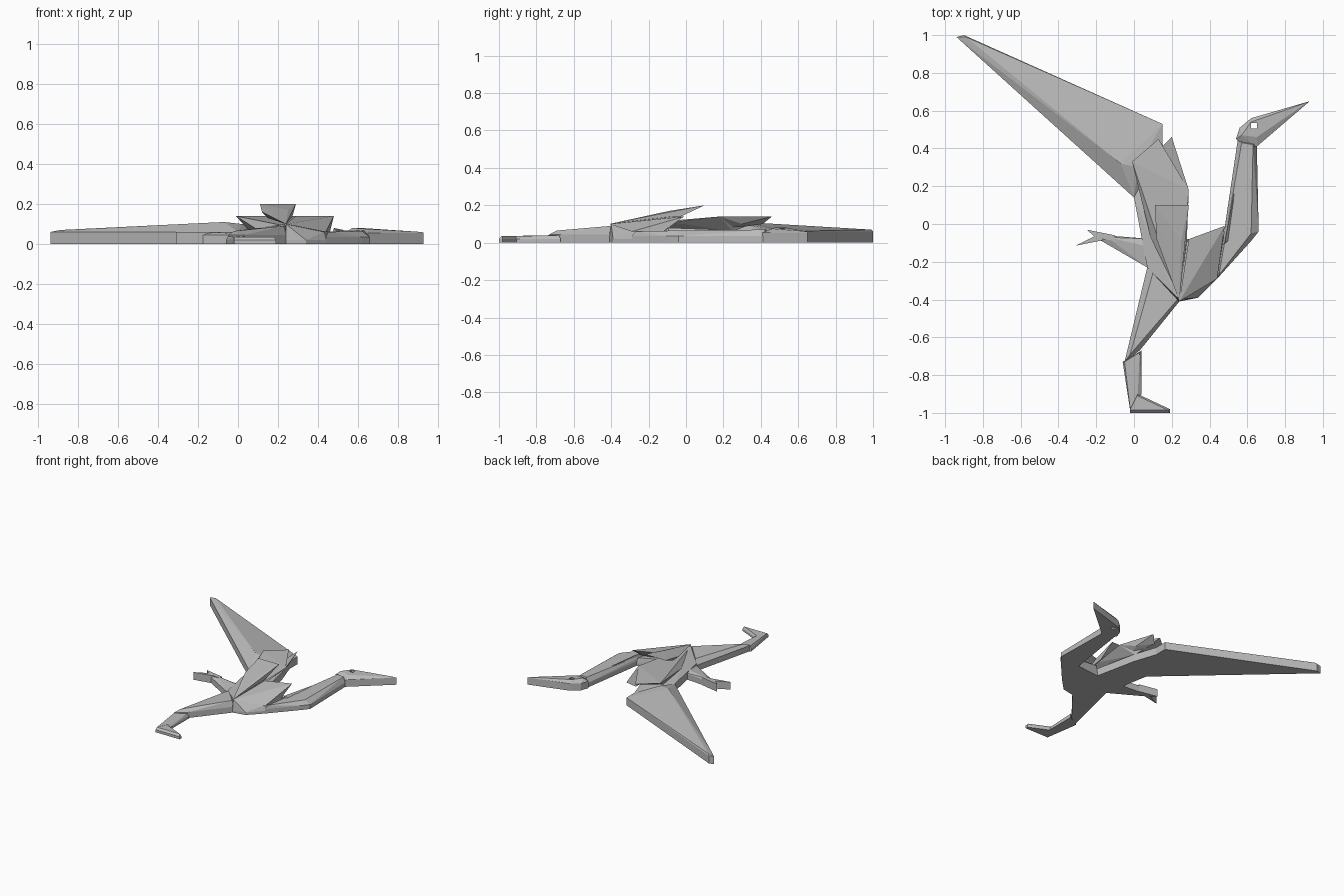
import bpy
import bmesh

# Remove only the default cube
default_cube = bpy.data.objects.get("Cube")
if default_cube:
    bpy.data.objects.remove(default_cube, do_unlink=True)

# Single plain grey for the whole carving
grey = bpy.data.materials.new("stone_grey")
grey.use_nodes = True
colour = (0.5, 0.5, 0.5, 1)
grey.diffuse_color = colour
grey.node_tree.nodes["Principled BSDF"].inputs["Base Color"].default_value = colour


def facet_hull(name, points):
    """Wrap a handful of points in a flat-faced convex solid."""
    bm = bmesh.new()
    for point in points:
        bm.verts.new(point)
    result = bmesh.ops.convex_hull(bm, input=bm.verts[:])
    unused = [v for v in bm.verts if not v.link_faces]
    bmesh.ops.delete(bm, geom=unused, context="VERTS")
    bmesh.ops.dissolve_limit(bm, angle_limit=0.01, verts=bm.verts[:], edges=bm.edges[:])
    bmesh.ops.recalc_face_normals(bm, faces=bm.faces[:])
    mesh = bpy.data.meshes.new(name)
    bm.to_mesh(mesh)
    bm.free()
    mesh.materials.append(grey)
    part = bpy.data.objects.new(name, mesh)
    bpy.context.scene.collection.objects.link(part)
    return part


def relief(name, rim, height, ridge=()):
    """Stand a rim outline on the ground, wall it up and roof it over a ridge."""
    base = [(x, y, 0) for x, y in rim]
    eaves = [(x, y, height) for x, y in rim]
    return facet_hull(name, base + eaves + list(ridge))


# Body: torso under the folded wing, and the chest that leads into the neck
relief("torso", [(0, .14), (.15, .43), (.21, .25), (.28, -.08), (.24, -.41), (.07, -.23)],
       .06, ridge=[(.23, -.39, .1), (.1, -.1, .08)])
relief("chest", [(.24, -.41), (.34, -.39), (.44, -.29), (.48, -.06), (.28, -.08)],
       .02, ridge=[(.24, -.4, .1), (.43, -.28, .06), (.47, -.07, .06), (.28, -.09, .09)])

# Large outstretched wing
relief("spread_wing", [(-.94, .99), (-.9, 1), (.15, .53), (.15, .43), (0, .14)],
       .06, ridge=[(-.89, .99, .07), (-.07, .32, .11), (.02, .3, .1)])

# Raised wing built from overlapping layers that overhang the body
facet_hull("middle_feathers", [
    (.24, -.41, .09), (.1, -.12, .07), (-.01, .33, .14), (.13, .45, .14),
    (.29, .18, .14), (.28, -.08, .11), (.06, .2, .06), (.2, .25, .06)])
facet_hull("upper_feathers", [
    (.24, -.41, .1), (.12, -.08, .16), (.11, .1, .2), (.29, .1, .2),
    (.25, -.09, .17), (.15, -.05, .13), (.27, -.05, .13)])
facet_hull("rear_feather", [
    (.15, .41, .1), (.2, .46, .14), (.29, .18, .14), (.2, .2, .07), (.23, .3, .1)])
facet_hull("breast_flap", [
    (.24, -.41, .1), (.44, -.29, .06), (.48, -.01, .14), (.29, -.08, .14),
    (.32, -.14, .06), (.46, -.12, .06)])

# Neck with a raised crease
relief("neck", [(.44, -.29), (.62, -.09), (.66, -.04), (.65, .43), (.55, .45), (.48, -.1)],
       .035, ridge=[(.45, -.27, .06), (.62, -.05, .065), (.63, .42, .07), (.57, .43, .07)])
facet_hull("neck_crease", [
    (.47, -.12, .04), (.48, -.1, .08), (.53, .17, .07), (.51, -.08, .05)])

# Head and long beak
head = relief("head", [(.54, .45), (.56, .51), (.62, .56), (.93, .65), (.65, .41), (.58, .42)],
              .055, ridge=[(.57, .47, .08), (.62, .54, .08), (.65, .46, .075), (.92, .645, .06)])

# Square eye hole cut straight through the head
bpy.ops.mesh.primitive_cube_add(size=1, location=(.635, .52, .05))
cutter = bpy.context.object
cutter.name = "eye_cutter"
cutter.scale = (.03, .03, .3)
cutter.hide_render = True
cut = head.modifiers.new("eye_hole", "BOOLEAN")
cut.operation = "DIFFERENCE"
cut.solver = "EXACT"
cut.object = cutter
bpy.ops.object.select_all(action="DESELECT")
head.select_set(True)
bpy.context.view_layer.objects.active = head
bpy.ops.object.modifier_apply(modifier=cut.name)
bpy.data.objects.remove(cutter, do_unlink=True)

# Trailing leg: thigh, shin and foot
relief("thigh", [(.24, -.41), (.03, -.67), (-.05, -.73), (.07, -.23)],
       .045, ridge=[(.23, -.4, .09), (.1, -.26, .08), (-.02, -.69, .065)])
relief("shin", [(-.06, -.73), (.04, -.67), (.04, -.9), (-.02, -.99)],
       .02, ridge=[(-.05, -.73, .04), (.03, -.68, .04), (.02, -.9, .035), (-.02, -.98, .035)])
relief("foot", [(-.02, -1), (.19, -1), (.19, -.98), (.02, -.9), (-.03, -.9)],
       .02, ridge=[(-.02, -.985, .035), (.18, -.985, .035), (.02, -.91, .035)])

# Short forked tail
relief("tail", [(.07, -.23), (.1, -.08), (-.15, -.06), (-.18, -.085)],
       .045, ridge=[(.08, -.12, .06), (-.14, -.07, .06)])
relief("tail_tip_upper", [(-.1, -.06), (-.25, -.03), (-.2, -.075), (-.1, -.09)], .06)
relief("tail_tip_lower", [(-.16, -.085), (-.31, -.115), (-.2, -.06)], .06)
